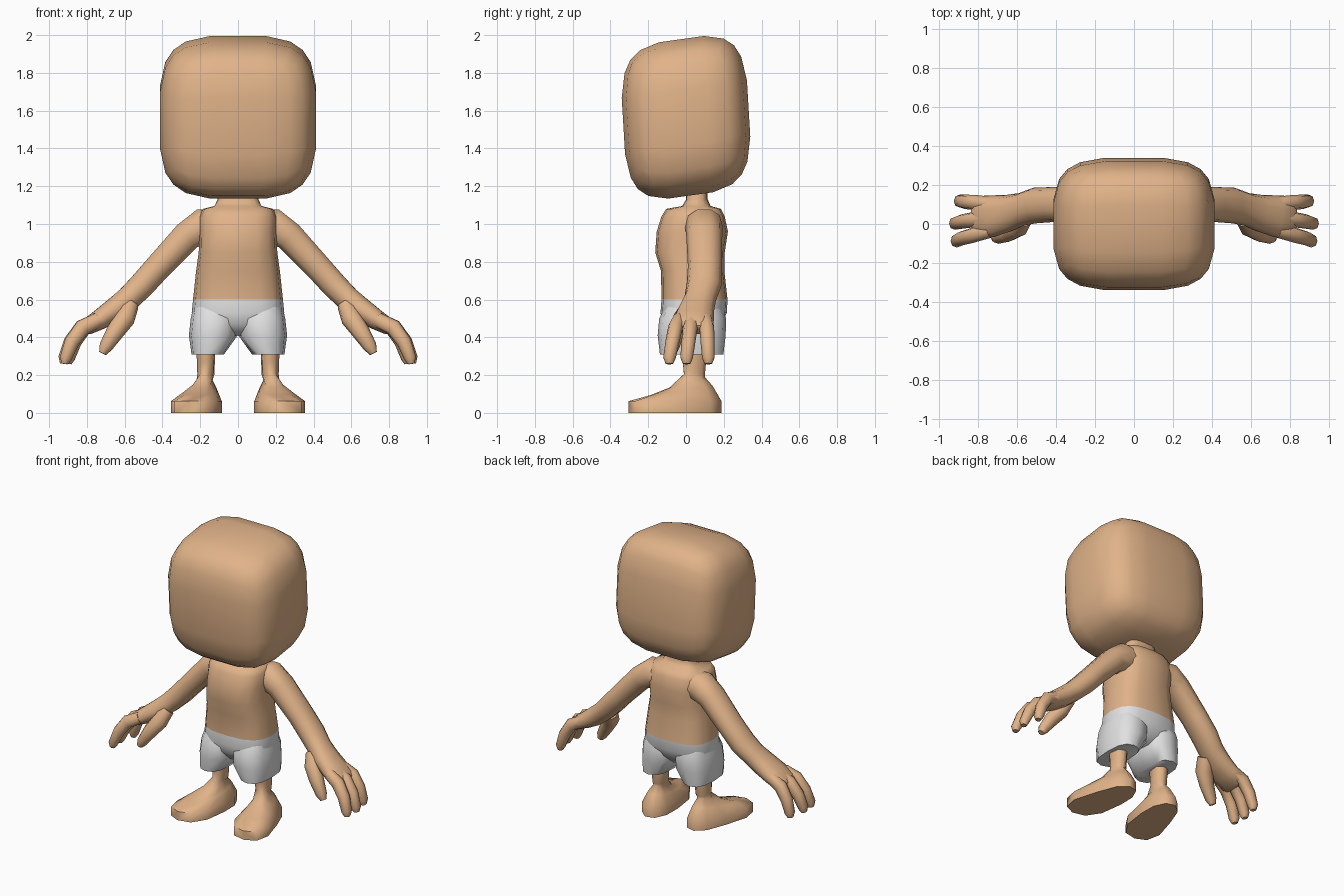
import bpy, bmesh, math
from mathutils import Vector

cube = bpy.data.objects.get("Cube")
if cube:
    bpy.data.objects.remove(cube, do_unlink=True)


def make_material(name, rgb):
    m = bpy.data.materials.new(name)
    m.use_nodes = True
    m.diffuse_color = (*rgb, 1)
    bsdf = next(n for n in m.node_tree.nodes if n.type == 'BSDF_PRINCIPLED')
    bsdf.inputs["Base Color"].default_value = (*rgb, 1)
    bsdf.inputs["Roughness"].default_value = 0.8
    return m


SKIN = make_material("skin tan", (0.75, 0.45, 0.25))
CLOTH = make_material("shorts grey", (0.75, 0.75, 0.75))


def finish(name, bm, mat, mirror=False, angle=60):
    bmesh.ops.recalc_face_normals(bm, faces=bm.faces)
    me = bpy.data.meshes.new(name)
    bm.to_mesh(me)
    bm.free()
    me.materials.append(mat)
    ob = bpy.data.objects.new(name, me)
    bpy.context.collection.objects.link(ob)
    bpy.ops.object.select_all(action='DESELECT')
    ob.select_set(True)
    bpy.context.view_layer.objects.active = ob
    bpy.ops.object.shade_smooth_by_angle(angle=math.radians(angle))
    if mirror:
        ob.modifiers.new("mirror", 'MIRROR').use_mirror_merge = False
    return ob


def skin_rings(bm, rings):
    """Bridge rings of points with quads and cap both ends."""
    loops = [[bm.verts.new(p) for p in ring] for ring in rings]
    n = len(loops[0])
    for a, b in zip(loops, loops[1:]):
        for i in range(n):
            j = (i + 1) % n
            bm.faces.new((a[i], a[j], b[j], b[i]))
    bm.faces.new(loops[0])
    bm.faces.new(loops[-1])


def section(centre, u, v, ru, rv, n, e):
    pts = []
    for k in range(n):
        c, s = math.cos(2 * math.pi * k / n), math.sin(2 * math.pi * k / n)
        c = math.copysign(abs(c) ** (2 / e), c)
        s = math.copysign(abs(s) ** (2 / e), s)
        pts.append(centre + u * ru * c + v * rv * s)
    return pts


def stack(bm, levels, n=16, e=2.8):
    """Level rings: (z, x centre, x radius, y front, y back)."""
    X, Y = Vector((1, 0, 0)), Vector((0, 1, 0))
    skin_rings(bm, [section(Vector((cx, (y0 + y1) / 2, z)), X, Y, rx, (y1 - y0) / 2, n, e)
                    for z, cx, rx, y0, y1 in levels])


def limb(bm, path, n=10, e=2.3):
    """Rings across a path: (x, y, z, radius along y, radius across)."""
    pts = [Vector(p[:3]) for p in path]
    rings = []
    for i, p in enumerate(path):
        t = (pts[min(i + 1, len(pts) - 1)] - pts[max(i - 1, 0)]).normalized()
        u = Vector((0, 1, 0))
        u = (u - t * u.dot(t)).normalized()
        rings.append(section(pts[i], u, t.cross(u), p[3], p[4], n, e))
    skin_rings(bm, rings)


# head: rounded box, leaning slightly forward
bm = bmesh.new()
bmesh.ops.create_cube(bm, size=2)
bmesh.ops.subdivide_edges(bm, edges=bm.edges[:], cuts=4, use_grid_fill=True)


def spread(t):
    a = abs(t)
    return math.copysign(1 if a > .9 else .72 if a > .4 else .36, t)


P = 3.45
for v in bm.verts:
    q = Vector([spread(t) for t in v.co])
    q /= sum(abs(t) ** P for t in q) ** (1 / P)
    y = 0.337 * q.y - 0.025 * q.z
    v.co = (0.42 * q.x, y, 1.565 + 0.424 * q.z + 0.14 * y)
finish("head", bm, SKIN)

# torso with neck
bm = bmesh.new()
stack(bm, [(0.60, 0, 0.238, -0.13, 0.22), (0.75, 0, 0.222, -0.132, 0.203),
           (0.85, 0, 0.208, -0.163, 0.205), (0.96, 0, 0.205, -0.155, 0.222),
           (1.04, 0, 0.205, -0.13, 0.205), (1.08, 0, 0.185, -0.105, 0.185),
           (1.095, 0, 0.125, -0.02, 0.13), (1.13, 0, 0.108, 0.0, 0.115),
           (1.22, 0, 0.105, 0.0, 0.115)])
finish("torso", bm, SKIN)

# shorts: hips and two flared legs
bm = bmesh.new()
stack(bm, [(0.60, 0, 0.238, -0.13, 0.22), (0.53, 0, 0.245, -0.135, 0.216),
           (0.47, 0, 0.235, -0.12, 0.19), (0.41, 0, 0.17, -0.07, 0.13)])
finish("shorts_hips", bm, CLOTH)
bm = bmesh.new()
stack(bm, [(0.56, 0.125, 0.112, -0.11, 0.19), (0.50, 0.126, 0.124, -0.142, 0.212),
           (0.41, 0.131, 0.129, -0.15, 0.21), (0.31, 0.160, 0.086, -0.138, 0.198)],
      n=12, e=2.6)
finish("shorts_legs", bm, CLOTH, mirror=True)

# legs and outward-turned feet
outline = [(0.125, 0.17), (0.19, 0.188), (0.255, 0.13), (0.305, 0.0), (0.355, -0.17),
           (0.335, -0.27), (0.26, -0.305), (0.17, -0.285), (0.108, -0.19), (0.086, -0.03),
           (0.088, 0.09)]
ankle = Vector((0.168, 0.045, 0))


def foot_ring(f, z0, slope):
    out = []
    for x, y in outline:
        p = Vector((x, y, 0)).lerp(ankle, f)
        p.z = z0 + slope * p.y
        out.append(p)
    return out


def leg_ring(z, rx, ry):
    out = []
    for x, y in outline:
        d = (Vector((x, y, 0)) - ankle).normalized()
        out.append(ankle + Vector((d.x * rx, d.y * ry, z)))
    return out


bm = bmesh.new()
skin_rings(bm, [foot_ring(0, 0, 0), foot_ring(0, 0.062, 0), foot_ring(0.33, 0.122, 0.15),
                foot_ring(0.62, 0.16, 0.3), leg_ring(0.205, 0.05, 0.056),
                leg_ring(0.27, 0.052, 0.062), leg_ring(0.38, 0.058, 0.07)])
finish("legs_and_feet", bm, SKIN, mirror=True, angle=65)

# arms down to the palms
bm = bmesh.new()
limb(bm, [(0.10, 0.09, 0.985, 0.09, 0.09), (0.19, 0.095, 0.985, 0.10, 0.10),
          (0.27, 0.097, 0.935, 0.095, 0.082), (0.42, 0.10, 0.775, 0.09, 0.074),
          (0.51, 0.095, 0.675, 0.092, 0.072), (0.58, 0.075, 0.605, 0.085, 0.068),
          (0.65, 0.055, 0.548, 0.095, 0.066), (0.73, 0.04, 0.495, 0.108, 0.056),
          (0.80, 0.035, 0.455, 0.108, 0.045), (0.82, 0.035, 0.44, 0.09, 0.03)])
finish("arms", bm, SKIN, mirror=True)

# three fingers per hand: (root y, tip y, reach)
bm = bmesh.new()
for y0, y1, dx in ((0.105, 0.118, -0.025), (0.035, 0.003, 0.0), (-0.035, -0.088, -0.008)):
    limb(bm, [(0.74, y0, 0.492, 0.036, 0.04),
              (0.825 + dx * .3, y0 * .6 + y1 * .4, 0.452, 0.039, 0.043),
              (0.885 + dx * .7, y0 * .3 + y1 * .7, 0.375, 0.037, 0.039),
              (0.92 + dx, y1, 0.29, 0.033, 0.032),
              (0.925 + dx, y1, 0.26, 0.02, 0.018)], n=8)
finish("fingers", bm, SKIN, mirror=True)

# thumbs
bm = bmesh.new()
limb(bm, [(0.57, 0.03, 0.57, 0.05, 0.045), (0.60, -0.015, 0.50, 0.055, 0.055),
          (0.65, -0.05, 0.43, 0.043, 0.048), (0.70, -0.068, 0.35, 0.034, 0.036),
          (0.717, -0.07, 0.315, 0.02, 0.02)], n=8)
finish("thumbs", bm, SKIN, mirror=True)
